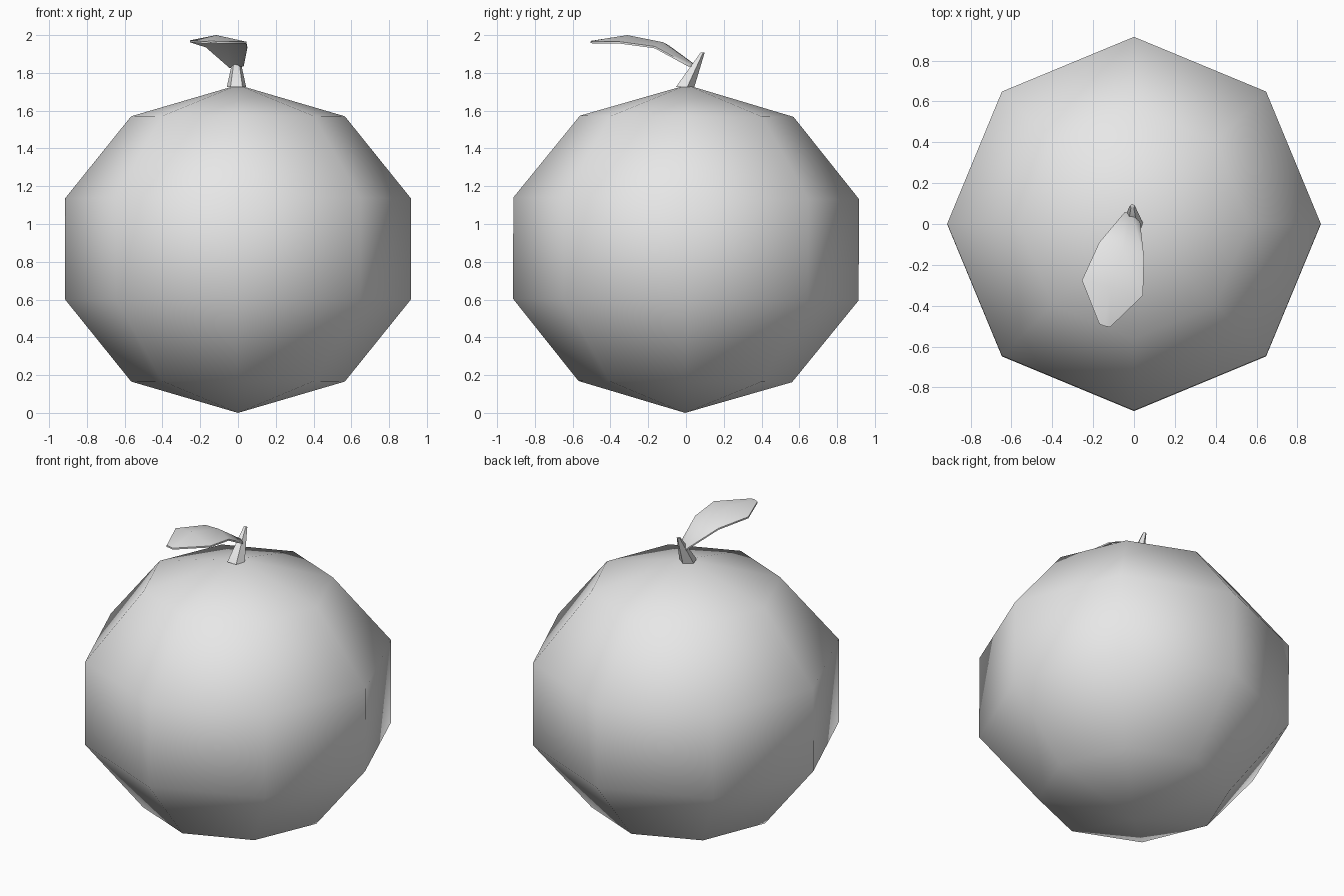
import bpy
import bmesh
from mathutils import Vector

cube = bpy.data.objects.get("Cube")
if cube:
    bpy.data.objects.remove(cube, do_unlink=True)

grey = bpy.data.materials.new("plain_grey")
grey.use_nodes = True
colour = (0.8, 0.8, 0.8, 1)
grey.diffuse_color = colour
grey.node_tree.nodes["Principled BSDF"].inputs["Base Color"].default_value = colour


def finish(name, bm):
    """Turn a bmesh into a smooth grey object."""
    bmesh.ops.recalc_face_normals(bm, faces=bm.faces)
    for face in bm.faces:
        face.smooth = True
    mesh = bpy.data.meshes.new(name)
    bm.to_mesh(mesh)
    bm.free()
    mesh.materials.append(grey)
    obj = bpy.data.objects.new(name, mesh)
    bpy.context.collection.objects.link(obj)
    return obj


# Fruit: coarse, slightly flattened and barely tilted sphere
bm = bmesh.new()
bmesh.ops.create_uvsphere(bm, u_segments=8, v_segments=5, radius=0.99 * 0.972)
bmesh.ops.scale(bm, vec=(0.952, 0.952, 0.904), verts=bm.verts)
widest = max(v.co.x for v in bm.verts)
bmesh.ops.scale(bm, vec=(0.915 / widest, 0.915 / widest, 1), verts=bm.verts)
tallest = max(v.co.z for v in bm.verts)
bmesh.ops.scale(bm, vec=(1, 1, 0.868 / tallest), verts=bm.verts)
fruit = finish("fruit", bm)
fruit.location.z = 0.868
fruit.rotation_euler.x = -0.0055

# Stem: leaning five-sided taper
bm = bmesh.new()
bmesh.ops.create_cone(bm, cap_ends=True, segments=5, radius1=0.054,
                      radius2=0.012, depth=1)
low, high = Vector((-0.008, -0.01, 1.725)), Vector((-0.008, 0.087, 1.908))
for v in bm.verts:
    centre = low if v.co.z < 0 else high
    v.co = centre + Vector((v.co.x, v.co.y, 0))
finish("stem", bm)

# Leaf: left edge, raised midrib and right edge at each station
stations = [
    ((-0.044, 0.06, 1.835), (-0.008, 0.045, 1.845), (0.03, 0.01, 1.845)),
    ((-0.17, -0.09, 1.945), (-0.055, -0.12, 1.962), (0.049, -0.165, 1.94)),
    ((-0.255, -0.276, 1.972), (-0.115, -0.31, 2.0), (0.044, -0.35, 1.965)),
    ((-0.17, -0.49, 1.965), (-0.145, -0.5, 1.97), (-0.117, -0.505, 1.967)),
]
bm = bmesh.new()
rows = [[bm.verts.new(p) for p in row] for row in stations]
for a, b in zip(rows, rows[1:]):
    for i in range(2):
        bm.faces.new((a[i], b[i], b[i + 1], a[i + 1]))
bm.normal_update()
if sum(f.normal.z for f in bm.faces) < 0:
    bmesh.ops.reverse_faces(bm, faces=bm.faces)
# Underside: lower copy of the sheet joined along the rim
top = list(bm.faces)
lower = bmesh.ops.duplicate(bm, geom=top)["geom"]
bottom_verts = [g for g in lower if isinstance(g, bmesh.types.BMVert)]
bottom_faces = [g for g in lower if isinstance(g, bmesh.types.BMFace)]
bmesh.ops.translate(bm, verts=bottom_verts, vec=(0, 0, -0.01))
bmesh.ops.reverse_faces(bm, faces=bottom_faces)
rim = [e for e in bm.edges if e.is_boundary]
bmesh.ops.bridge_loops(bm, edges=rim)
leaf = finish("leaf", bm)

# Keep the leaf rim crisp
bpy.ops.object.select_all(action="DESELECT")
for name in ("leaf", "stem"):
    bpy.data.objects[name].select_set(True)
bpy.context.view_layer.objects.active = leaf
bpy.ops.object.shade_smooth_by_angle(angle=1.1)
